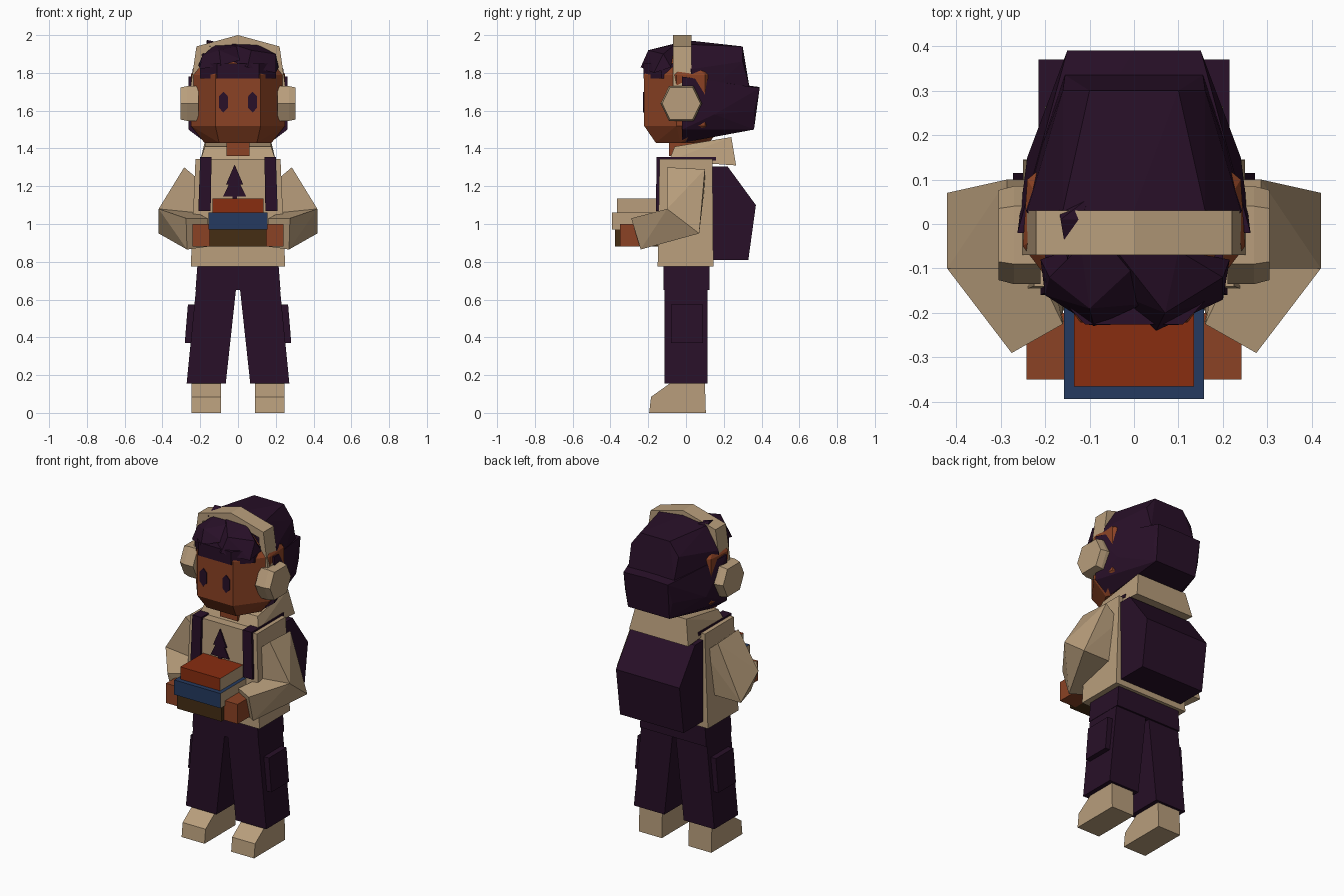
import bpy
import bmesh

cube = bpy.data.objects.get("Cube")
if cube:
    bpy.data.objects.remove(cube, do_unlink=True)


def material(name, *rgb):
    mat = bpy.data.materials.new(name)
    mat.use_nodes = True
    mat.diffuse_color = (*rgb, 1)
    mat.node_tree.nodes["Principled BSDF"].inputs["Base Color"].default_value = (*rgb, 1)
    return mat


cream = material("cream_cloth", .48, .34, .2)
plum = material("dark_plum", .021, .005, .021)
skin = material("warm_brown_skin", .26, .055, .018)
rust = material("rust_red", .25, .026, .005)
navy = material("navy_blue", .018, .042, .115)
umber = material("dark_umber", .06, .027, .007)
SIDES = (("left", 1), ("right", -1))


def finish(name, bm, *mats):
    """Turn a bmesh into a flat shaded object."""
    bmesh.ops.recalc_face_normals(bm, faces=bm.faces[:])
    mesh = bpy.data.meshes.new(name)
    bm.to_mesh(mesh)
    bm.free()
    for mat in mats:
        mesh.materials.append(mat)
    obj = bpy.data.objects.new(name, mesh)
    bpy.context.collection.objects.link(obj)
    return obj


def hull(name, mat, points, mirror=False):
    """Faceted convex solid; mirror adds the same points on the other side."""
    bm = bmesh.new()
    for x, y, z in points:
        bm.verts.new((x, y, z))
        if mirror and x:
            bm.verts.new((-x, y, z))
    result = bmesh.ops.convex_hull(bm, input=bm.verts[:])
    loose = [v for v in bm.verts if not v.link_faces]
    bmesh.ops.delete(bm, geom=loose, context="VERTS")
    bmesh.ops.dissolve_limit(bm, angle_limit=.03, verts=bm.verts[:], edges=bm.edges[:])
    return finish(name, bm, mat)


def prism(name, mat, outline, start, end, axis="y"):
    """Extrude an outline along x or y between two positions."""
    bm = bmesh.new()
    place = (lambda a, b: (a, start, b)) if axis == "y" else (lambda a, b: (start, a, b))
    face = bm.faces.new([bm.verts.new(place(a, b)) for a, b in outline])
    moved = bmesh.ops.extrude_face_region(bm, geom=[face])["geom"]
    offset = (0, end - start, 0) if axis == "y" else (end - start, 0, 0)
    bmesh.ops.translate(bm, vec=offset, verts=[g for g in moved if isinstance(g, bmesh.types.BMVert)])
    if not face.is_valid or len(face.link_loops if hasattr(face, "link_loops") else face.loops) == 0:
        pass
    elif all(len(e.link_faces) != 2 for e in face.edges):
        bm.faces.new(list(face.verts))
    return finish(name, bm, mat)


def block(name, mat, low, high, side=1):
    """Tapered block; low and high are (x0, x1, y0, y1, z)."""
    points = [(side * x, y, s[4]) for s in (low, high) for x in s[:2] for y in s[2:4]]
    return hull(name, mat, points)


def outline_rings(rings):
    """Flatten (z, [(x, y), ...]) rings into points."""
    return [(x, y, z) for z, ring in rings for x, y in ring]


def sections(cuts):
    """Flatten (y, [(x, z), ...]) sections into points."""
    return [(x, y, z) for y, cut in cuts for x, z in cut]


# Trousers and shoes
block("hips", plum, (-.225, .225, -.12, .125, .65), (-.215, .215, -.12, .125, .78))
shoe_profile = [(-.195, 0), (.105, 0), (.1, .16), (-.08, .16), (-.185, .085)]
for side, s in SIDES:
    block(side + "_leg", plum, (.065, .272, -.115, .115, .155), (.01, .222, -.115, .115, .66), s)
    block(side + "_pocket", plum, (.2, .282, -.08, .09, .37), (.2, .265, -.08, .09, .575), s)
    prism(side + "_shoe", cream, shoe_profile, s * .09, s * .245, "x")

# Sweater with its lowered hood
block("sweater", cream, (-.25, .25, -.15, .145, .775), (-.225, .225, -.14, .14, 1.345))
hull("hood", cream, sections([
    (-.09, [(.2, 1.335)]), (-.06, [(.175, 1.41)]),
    (.24, [(.17, 1.46)]), (.265, [(.2, 1.31)])]), mirror=True)

# Tree emblem on the chest
tree_half = [(.012, 1.08), (.012, 1.145), (.062, 1.145), (.03, 1.21), (.045, 1.21)]
center = -.018
tree = [(center + x, z) for x, z in tree_half] + [(center, 1.315)]
tree += [(center - x, z) for x, z in reversed(tree_half)]
prism("tree_emblem", plum, tree, -.151, -.142)

# Backpack and straps
pack_profile = [(.13, .81), (.33, .81), (.37, 1.1), (.22, 1.305), (.13, 1.305)]
prism("backpack", plum, pack_profile, -.215, .215, "x")
for side, s in SIDES:
    block(side + "_front_strap", plum, (.145, .21, -.16, -.13, 1.07), (.14, .2, -.155, -.13, 1.355), s)
    block(side + "_shoulder_strap", plum, (.14, .2, -.155, .16, 1.335), (.14, .2, -.155, .16, 1.355), s)

# Sleeves bent at the elbow, with hands
elbow = [(.42, -.1, 1.08), (.42, .07, .95), (.22, -.1, 1.06), (.22, .07, .95)]
shoulder = [(.285, -.1, 1.3), (.285, .1, 1.29), (.19, -.1, 1.22), (.19, .1, 1.21)]
wrist = [(.275, -.29, 1.03), (.27, -.24, .865), (.16, -.225, 1.03), (.16, -.19, .88)]
for side, s in SIDES:
    for part, ends in (("upper", shoulder), ("lower", wrist)):
        hull(f"{side}_{part}_sleeve", cream, [(s * x, y, z) for x, y, z in ends + elbow])
    hand = (.13, .242, -.35, -.2)
    block(side + "_hand", skin, (*hand, .88), (*hand, 1), s)

# Stack of books, page edges at both ends
for name, mat, half, front, low, high in (
        ("top_book", rust, .135, -.365, 1.06, 1.135),
        ("middle_book", navy, .157, -.393, .97, 1.06),
        ("bottom_book", umber, .15, -.375, .88, .97)):
    size = (-half, half, front, -.14)
    book = block(name, mat, (*size, low), (*size, high))
    book.data.materials.append(cream)
    for face in book.data.polygons:
        face.material_index = int(abs(face.normal.x) > .9 and mat != umber)

# Neck and head
block("neck", skin, (-.06, .06, -.09, .06, 1.36), (-.06, .06, -.09, .06, 1.46))
face_ring = [(.12, -.222), (.25, -.05), (.24, .1), (.12, .2)]
hull("head", skin, outline_rings([
    (1.43, [(.1, -.16), (.178, -.03), (.1, .12)]),
    (1.52, face_ring), (1.79, face_ring),
    (1.9, [(.1, -.13), (.18, 0), (.1, .12)])]), mirror=True)
for side, s in SIDES:
    eye = [(s * .077 + x, 1.645 + z) for x, z in (
        (0, .055), (.024, .03), (.024, -.03), (0, -.055), (-.024, -.03), (-.024, .03))]
    prism(side + "_eye", plum, eye, -.227, -.219)

# Back hair: a rounded crown above a flared lower mass
hull("crown_hair", plum, sections([
    (-.06, [(.2, 1.79), (.2, 1.86), (.1, 1.95)]),
    (.03, [(.262, 1.62), (.24, 1.82), (.16, 1.95), (0, 1.97)]),
    (.3, [(.16, 1.86), (.1, 1.94)]),
    (.335, [(.155, 1.73), (.08, 1.73)])]), mirror=True)
hull("lower_hair", plum, sections([
    (-.02, [(.262, 1.5), (.262, 1.78), (.17, 1.43)]),
    (.15, [(.24, 1.58), (.22, 1.74), (.16, 1.48)]),
    (.36, [(.14, 1.5), (.16, 1.6)]),
    (.39, [(.15, 1.72), (0, 1.725)])]), mirror=True)

# Fringe: a band at the hairline with chunky locks above
hull("hairline", plum, outline_rings([
    (z, [(.2, -.04), (.2, -.13), (.11, -.226)]) for z in (1.77, 1.85)]), mirror=True)
hull("left_fringe", plum, [
    (.05, -.24, 1.83), (.2, -.17, 1.8), (.215, -.08, 1.83), (.2, -.12, 1.9),
    (.07, -.2, 1.92), (.1, -.06, 1.95), (-.04, -.06, 1.955), (-.03, -.16, 1.86)])
hull("right_fringe", plum, [
    (-.09, -.23, 1.84), (-.2, -.16, 1.82), (-.21, -.08, 1.84), (-.19, -.12, 1.89),
    (-.1, -.19, 1.92), (-.12, -.05, 1.95), (.04, -.06, 1.95), (.02, -.18, 1.87)])
hull("hair_tuft", plum, [
    (-.165, .01, 1.975), (-.12, .01, 1.965), (-.17, .04, 1.92), (-.1, .06, 1.95), (-.15, -.08, 1.94)])

# Headphones
band_outer = [(.255, 1.7), (.22, 1.94)]
band_inner = [(.19, 1.9), (.205, 1.7)]
band = band_outer + [(0, 2)] + [(-x, z) for x, z in reversed(band_outer)]
band += [(-x, z) for x, z in reversed(band_inner)] + [(0, 1.95)] + band_inner
prism("headband", cream, band, -.07, .03)
cup = [(-.11, 0), (-.065, .092), (.065, .092), (.11, 0), (.065, -.092), (-.065, -.092)]
for side, s in SIDES:
    points = [(s * x, k * y - .025, 1.638 + k * z)
              for x, k in ((.21, 1), (.27, 1), (.305, .92)) for y, z in cup]
    hull(side + "_ear_cup", cream, points)
